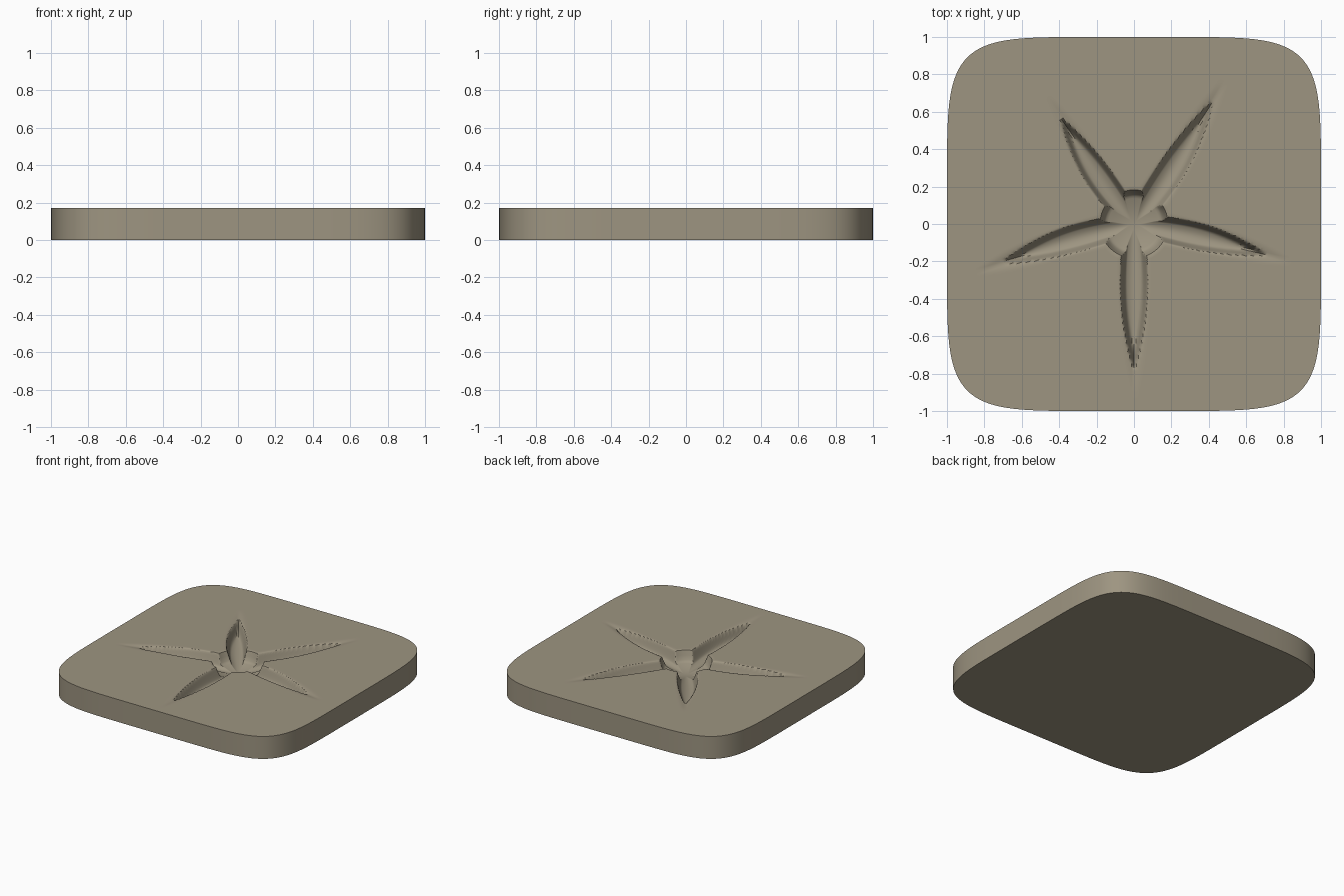
import bpy, bmesh, math

if "Cube" in bpy.data.objects:
    bpy.data.objects.remove(bpy.data.objects["Cube"])

TOP = 0.172
SEGS, RINGS, R_IN = 384, 84, 0.955

# arm tip x, tip y, sideways bend of the spine
ARMS = [(0.0, -0.78, 0.0), (0.71, -0.165, 0.012), (0.42, 0.655, -0.012),
        (-0.39, 0.565, 0.012), (-0.71, -0.21, -0.015)]


def smooth(t):
    t = max(0.0, min(1.0, t))
    return t * t * (3 - 2 * t)


def half_width(s):
    # slightly swollen in the middle, narrowing to a pointed tip
    if s >= 1:
        return 0.0
    return (0.056 + 0.022 * math.sin(math.pi * min(max(s, 0), 1))) * (1 - max(s, 0) ** 3.5) ** 0.75


def imprint(edge, full, depth):
    # steep outer wall, then a gently rounded floor
    if edge <= 0:
        return 0.0
    return depth * (0.62 * smooth(edge / 0.034 * 0.9 + 0.1 * min(1, edge / 0.01))
                    + 0.38 * math.sin(math.pi / 2 * min(1, edge / full)))


def depth_at(x, y):
    r = math.hypot(x, y)
    best = imprint(0.185 - r, 0.185, 0.108)
    for tx, ty, bend in ARMS:
        length = math.hypot(tx, ty)
        ux, uy = tx / length, ty / length
        along = x * ux + y * uy
        if along < 0:
            continue
        s = along / length
        across = abs(-x * uy + y * ux - bend * math.sin(math.pi * min(s, 1.2)))
        w = half_width(s)
        deep = 0.108 - 0.035 * s
        best = max(best, imprint(w - across, max(w, 0.03), deep))
        # shallow halo of displaced surface around the arm
        s2 = along / (length + 0.16)
        if s2 < 1:
            w2 = 0.092 * (1 - s2 ** 3) ** 0.9
            if across < w2:
                best = max(best, 0.009 * smooth((w2 - across) / 0.06))
    return best


def outline(a):
    c, s = abs(math.cos(a)), abs(math.sin(a))
    r = (c ** 6 + s ** 6) ** (-1 / 6)
    return r * math.cos(a), r * math.sin(a)


# plate with starfish-shaped imprint, built from concentric rings
bm = bmesh.new()
angles = [2 * math.pi * i / SEGS for i in range(SEGS)]
rings = []
for k in range(1, RINGS + 1):
    r = R_IN * k / RINGS
    ring = []
    for a in angles:
        x, y = r * math.cos(a), r * math.sin(a)
        ring.append(bm.verts.new((x, y, TOP - depth_at(x, y))))
    rings.append(ring)
for z in (TOP, 0.0):
    rings.append([bm.verts.new((*outline(a), z)) for a in angles])

for inner, outer in zip(rings, rings[1:]):
    for i in range(SEGS):
        j = (i + 1) % SEGS
        bm.faces.new((inner[i], outer[i], outer[j], inner[j]))

# close the centre of the imprint and the flat underside
centre = bm.verts.new((0, 0, TOP - depth_at(0, 0)))
for i in range(SEGS):
    bm.faces.new((centre, rings[0][i], rings[0][(i + 1) % SEGS]))
bm.faces.new(list(reversed(rings[-1])))
bmesh.ops.recalc_face_normals(bm, faces=bm.faces)

mesh = bpy.data.meshes.new("imprinted_plate")
bm.to_mesh(mesh)
bm.free()
plate = bpy.data.objects.new("imprinted_plate", mesh)
bpy.context.collection.objects.link(plate)

# stone colour
mat = bpy.data.materials.new("sandstone")
mat.diffuse_color = (0.34, 0.30, 0.22, 1)
mat.use_nodes = True
mat.node_tree.nodes["Principled BSDF"].inputs["Base Color"].default_value = mat.diffuse_color
mesh.materials.append(mat)

bpy.context.view_layer.objects.active = plate
plate.select_set(True)
bpy.ops.object.shade_smooth_by_angle(angle=math.radians(35))
